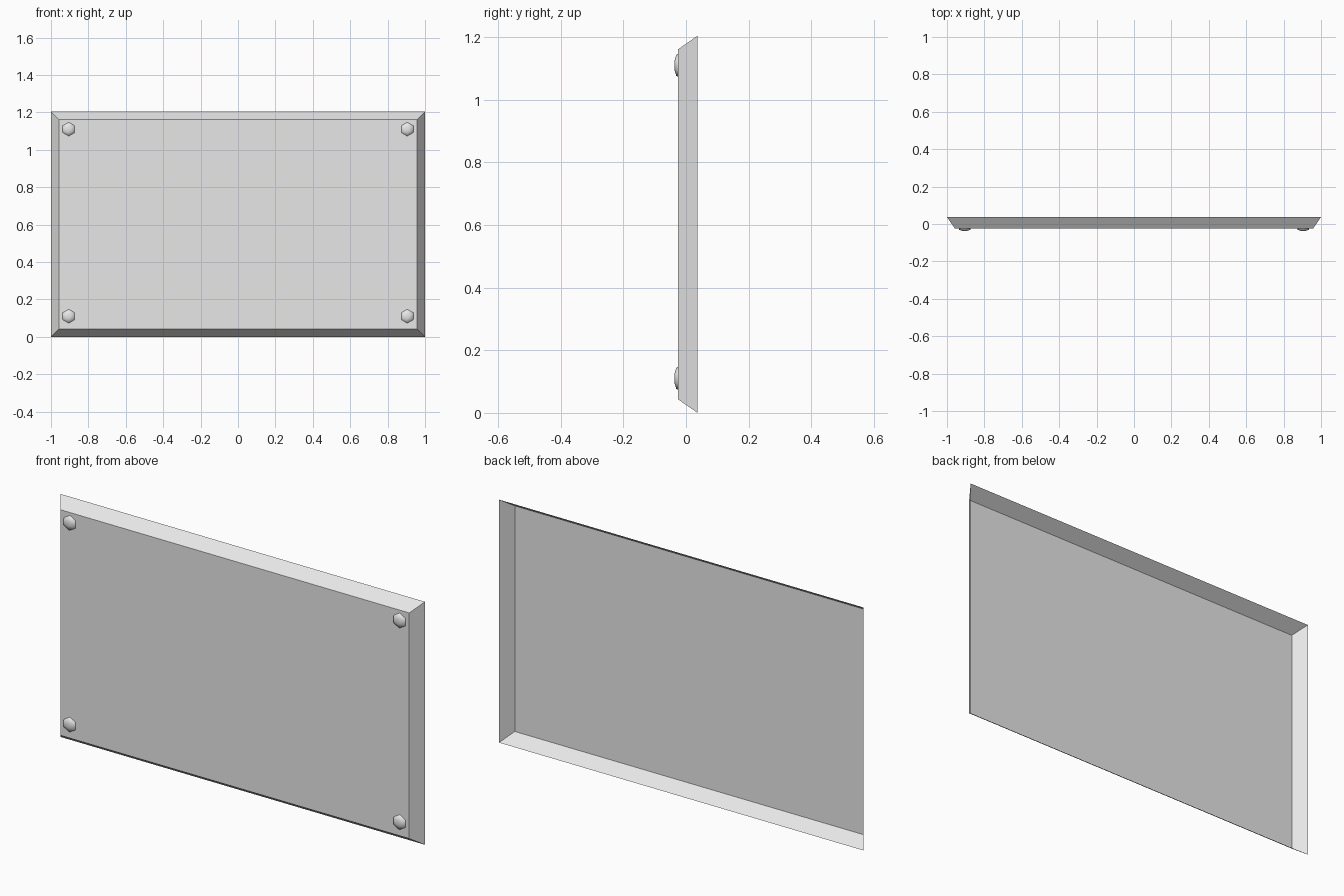
import bpy, bmesh, math

cube = bpy.data.objects.get("Cube")
if cube:
    bpy.data.objects.remove(cube)

HEIGHT = 1.205
MID = HEIGHT / 2
FRONT, BACK = -0.025, 0.037
INSET = 0.043

grey = bpy.data.materials.new("light grey")
grey.use_nodes = True
colour = (0.8, 0.8, 0.8, 1)
grey.diffuse_color = colour
grey.node_tree.nodes["Principled BSDF"].inputs["Base Color"].default_value = colour


def make_object(name, bm, smooth=False):
    mesh = bpy.data.meshes.new(name)
    for face in bm.faces:
        face.smooth = smooth
    bm.to_mesh(mesh)
    bm.free()
    mesh.materials.append(grey)
    obj = bpy.data.objects.new(name, mesh)
    bpy.context.collection.objects.link(obj)
    return obj


def loft(rings):
    """Open shell through the rings, closed by a cap on the last one."""
    bm = bmesh.new()
    loops = [[bm.verts.new(p) for p in ring] for ring in rings]
    for a, b in zip(loops, loops[1:]):
        for i in range(len(a)):
            j = (i + 1) % len(a)
            bm.faces.new((a[i], a[j], b[j], b[i]))
    bm.faces.new(loops[-1])
    return bm


def rectangle(inset, y):
    w, h = 1 - inset, MID - inset
    return [(sx * w, y, MID + sz * h)
            for sx, sz in ((-1, -1), (1, -1), (1, 1), (-1, 1))]


def hexagon(radius, y):
    angles = [math.radians(30 + 60 * i) for i in range(6)]
    return [(radius * math.cos(a), y, radius * math.sin(a)) for a in angles]


# Open-backed panel with flared rim
make_object("panel", loft([rectangle(0, BACK), rectangle(INSET, FRONT)]))

# Domed six-sided bolts in the corners
for side, x in (("left", 0.905), ("right", -0.905)):
    for level, z in (("upper", MID + 0.5), ("lower", MID - 0.5)):
        rings = [hexagon(0.037, FRONT), hexagon(0.034, -0.031),
                 hexagon(0.014, -0.037)]
        bolt = make_object(f"{level}_{side}_bolt", loft(rings), smooth=True)
        bolt.location = (x, 0, z + 0.008)
